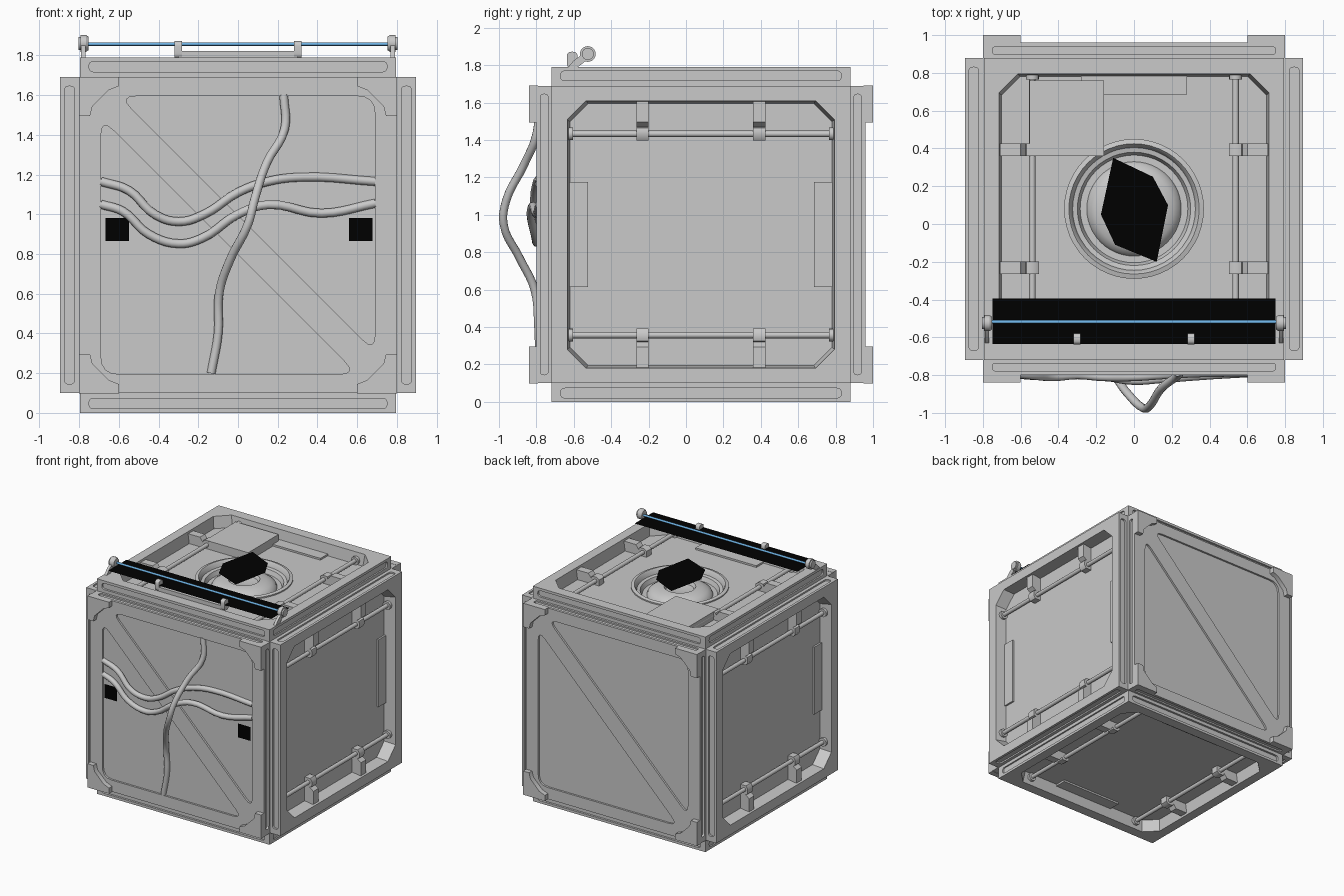
import bpy, bmesh, math
from mathutils import Matrix, Vector

if "Cube" in bpy.data.objects:
    bpy.data.objects.remove(bpy.data.objects["Cube"])

T = Matrix.Translation
def R(deg, axis): return Matrix.Rotation(math.radians(deg), 4, axis)
I = Matrix.Identity(4)
C = T((0, 0.08, 0.895))          # centre of the crate

def material(name, rgb):
    m = bpy.data.materials.new(name)
    m.diffuse_color = (*rgb, 1)
    m.use_nodes = True
    m.node_tree.nodes["Principled BSDF"].inputs["Base Color"].default_value = m.diffuse_color
    return m
GREY = material("grey metal", (0.585, 0.585, 0.585))
BLACK = material("black", (0.0, 0.0, 0.0))
BLUE = material("blue glow", (0.16, 0.46, 0.80))

def prism(bm, pts, x0, x1, m=I, shrink=1.0):
    """Extrude a (y, z) outline along x; shrink scales the x0 end."""
    lo = [bm.verts.new(m @ Vector((x0, a * shrink, b * shrink))) for a, b in pts]
    hi = [bm.verts.new(m @ Vector((x1, a, b))) for a, b in pts]
    faces = [bm.faces.new(lo), bm.faces.new(hi)]
    for i in range(len(pts)):
        j = (i + 1) % len(pts)
        faces.append(bm.faces.new((lo[i], lo[j], hi[j], hi[i])))
    bmesh.ops.recalc_face_normals(bm, faces=faces)

def rect(a0, a1, b0, b1): return [(a0, b0), (a1, b0), (a1, b1), (a0, b1)]
def ngon(r, n): return [(r * math.cos(2 * math.pi * i / n), r * math.sin(2 * math.pi * i / n)) for i in range(n)]

def rounded(pts, r, seg=4):
    out = []
    for i, p in enumerate(pts):
        p, a, b = Vector(p), Vector(pts[i - 1]), Vector(pts[(i + 1) % len(pts)])
        s, e = p + (a - p).normalized() * r, p + (b - p).normalized() * r
        for k in range(seg + 1):
            t = k / seg
            out.append(tuple(s * (1 - t) ** 2 + p * 2 * t * (1 - t) + e * t * t))
    return out

def smooth(me):
    me.shade_smooth()
    me.set_sharp_from_angle(angle=math.radians(40))

def make(name, bm, mat=GREY, m=I):
    me = bpy.data.meshes.new(name)
    bm.to_mesh(me)
    bm.free()
    me.materials.append(mat)
    smooth(me)
    ob = bpy.data.objects.new(name, me)
    bpy.context.scene.collection.objects.link(ob)
    ob.matrix_world = m
    return ob

def cut(ob, cutter_bms):
    cutters = []
    for bm in cutter_bms:
        c = make("cutter", bm, GREY, ob.matrix_world)
        c.hide_render = True
        mod = ob.modifiers.new("cut", 'BOOLEAN')
        mod.object, mod.operation, mod.solver = c, 'DIFFERENCE', 'EXACT'
        cutters.append(c)
    bpy.context.view_layer.update()
    me = bpy.data.meshes.new_from_object(ob.evaluated_get(bpy.context.evaluated_depsgraph_get()))
    ob.modifiers.clear()
    ob.data = me
    smooth(me)
    for c in cutters:
        bpy.data.objects.remove(c)

def edge_slots(nc, h):
    """Long rounded grooves around the four edges of a panel."""
    bm = bmesh.new()
    slot = rounded(rect(-h, h, -0.75, 0.75), h * 0.9)
    for k in range(4):
        prism(bm, slot, 0.783, 0.85, R(90 * k, 'X') @ T((nc, 0, 0)) @ R(90, 'Z'))
    return bm

# --- recessed panels: right, top, left, bottom (each built facing +x) ---
S, K, FLOOR = 0.715, 0.10, 0.80
OCT = [(S, S - K), (S - K, S), (K - S, S), (-S, S - K), (-S, K - S), (K - S, -S), (S - K, -S), (S, K - S)]
CLIP = [(0.79, 0.71), (0.88, 0.71), (0.88, 0.602), (0.845, 0.575), (0.862, 0.570),
        (0.866, 0.555), (0.866, 0.525), (0.850, 0.502), (0.79, 0.502)]
for k, side in enumerate(("right", "top", "left", "bottom")):
    M = C @ R(-90 * k, 'Y')
    bm = bmesh.new()
    prism(bm, rect(-0.8, 0.8, -0.795, 0.795), 0.76, 0.895)
    panel = make(side + "_panel", bm, GREY, M)
    pocket = bmesh.new()
    prism(pocket, OCT, FLOOR, 0.90, shrink=0.98)
    cuts = [edge_slots(0.848, 0.026), pocket]
    if side == "top":
        hole = bmesh.new()
        prism(hole, ngon(0.335, 48), 0.5, 0.85)
        cuts.append(hole)
    cut(panel, cuts)
    # rods with end collars
    bm = bmesh.new()
    for s in (-1, 1):
        A = T((0.832, 0, 0.538 * s)) @ R(90, 'Z')
        prism(bm, ngon(0.017, 12), -0.705, 0.705, A)
        for e in (-1, 1):
            prism(bm, ngon(0.034, 16), 0.685 * e, 0.708 * e, A)
    make(side + "_rods", bm, GREY, M)
    # rod clips
    bm = bmesh.new()
    for s in (-1, 1):
        for y in (-0.3125, 0.3125):
            prism(bm, [(n, b * s) for n, b in CLIP], -0.033, 0.033, T((0, y, 0)) @ R(-90, 'Z'))
    make(side + "_clips", bm, GREY, M)
    # end plates on the pocket floor
    bm = bmesh.new()
    for s in (-1, 1):
        prism(bm, rect(0.605 * s, 0.71 * s, -0.28, 0.28), FLOOR - 0.01, FLOOR + 0.015)
    make(side + "_end_plates", bm, GREY, M)

# --- flat front and back panels with two triangular recesses ---
TRI = [(-0.60, 0.70), (0.69, 0.70), (0.69, -0.59)]
LUG = [(0.8, 0.797), (0.6, 0.797), (0.6, 0.75), (0.652, 0.729), (0.733, 0.648), (0.745, 0.60), (0.8, 0.60)]
for side, ang in (("front", -90), ("back", 90)):
    M = C @ R(ang, 'Z')
    bm = bmesh.new()
    prism(bm, rect(-0.8, 0.8, -0.795, 0.795), 0.76, 0.88)
    panel = make(side + "_panel", bm, GREY, M)
    recess = bmesh.new()
    for s in (1, -1):
        prism(recess, rounded([(a * s, b * s) for a, b in TRI], 0.09), 0.864, 0.95)
    cut(panel, [edge_slots(0.838, 0.020), recess])
    bm = bmesh.new()
    for sa in (-1, 1):
        for sb in (-1, 1):
            prism(bm, [(a * sa, b * sb) for a, b in LUG], 0.87, 0.92)
    make(side + "_corner_guards", bm, GREY, M)

# --- lens housing in the top ---
PROFILE = [(0.37, 1.685), (0.37, 1.705), (0.345, 1.712), (0.335, 1.70), (0.325, 1.67), (0.30, 1.665),
           (0.285, 1.63), (0.25, 1.63), (0.24, 1.655), (0.21, 1.675), (0.17, 1.69), (0.12, 1.695),
           (0.105, 1.67), (0.05, 1.66), (0.0, 1.658)]
bm = bmesh.new()
vs = [bm.verts.new((r, 0.08, z)) for r, z in PROFILE]
es = [bm.edges.new(p) for p in zip(vs, vs[1:])]
bmesh.ops.spin(bm, geom=vs + es, cent=(0, 0.08, 0), axis=(0, 0, 1), angle=2 * math.pi, steps=48)
bmesh.ops.remove_doubles(bm, verts=bm.verts[:], dist=0.0005)
bmesh.ops.recalc_face_normals(bm, faces=bm.faces[:])
if sum(f.normal.z for f in bm.faces) < 0:
    bmesh.ops.reverse_faces(bm, faces=bm.faces[:])
make("lens_housing", bm)

# --- control box on the top, covering one rod end ---
bm = bmesh.new()
prism(bm, rect(0.36, 0.76, 1.68, 1.764), -0.553, -0.158)
make("control_box", bm)

# --- single-sheet black cards ---
def card(name, *outlines):
    bm = bmesh.new()
    for pts in outlines:
        bm.faces.new([bm.verts.new(p) for p in pts])
    make(name, bm, BLACK)

LENS = [(-0.175, 0.05), (-0.10, -0.11), (0.12, -0.20), (0.18, 0.10), (0.10, 0.25), (-0.11, 0.35)]
card("lens_card", [(x, y, 1.788) for x, y in LENS])
card("light_card", [(x, y, 1.836) for x, y in rect(-0.75, 0.75, -0.635, -0.395)])
card("front_cards", *[[(a, -0.803, b) for a, b in rect(x - 0.058, x + 0.058, 0.865, 0.98)] for x in (-0.608, 0.618)])

# --- light bar with end knobs, stems and support rail ---
bm = bmesh.new()
prism(bm, ngon(0.009, 12), -0.76, 0.76, T((0, -0.518, 1.857)))
make("light_tube", bm, BLUE)
bm = bmesh.new()
for s in (-1, 1):
    K0 = T((0, -0.525, 1.86))
    prism(bm, ngon(0.042, 24), 0.765 * s, 0.792 * s, K0)
    prism(bm, ngon(0.042, 24), 0.752 * s, 0.765 * s, K0, 0.8)
    prism(bm, ngon(0.032, 24), 0.792 * s, 0.804 * s, K0)
    prism(bm, [(-0.635, 1.785), (-0.585, 1.785), (-0.52, 1.835), (-0.545, 1.865), (-0.60, 1.825)],
          0.768 * s, 0.79 * s)
make("light_knobs", bm)
bm = bmesh.new()
prism(bm, rect(-0.632, -0.588, 1.785, 1.822), -0.30, 0.30)
for s in (-1, 1):
    prism(bm, rounded(rect(-0.637, -0.58, 1.785, 1.872), 0.025), 0.283 * s, 0.32 * s)
make("support_rail", bm)

# --- loose cables across the front ---
def cable(name, pts):
    cu = bpy.data.curves.new(name, 'CURVE')
    cu.dimensions, cu.bevel_depth, cu.bevel_resolution, cu.resolution_u = '3D', 0.022, 4, 5
    cu.use_fill_caps = True
    sp = cu.splines.new('BEZIER')
    sp.bezier_points.add(len(pts) - 1)
    for bp, (x, y, z) in zip(sp.bezier_points, pts):
        bp.co = (x, y, z)
        bp.handle_left_type = bp.handle_right_type = 'AUTO'
    tmp = bpy.data.objects.new(name, cu)
    bpy.context.scene.collection.objects.link(tmp)
    bpy.context.view_layer.update()
    me = bpy.data.meshes.new_from_object(tmp.evaluated_get(bpy.context.evaluated_depsgraph_get()))
    bpy.data.objects.remove(tmp)
    bm = bmesh.new()
    bm.from_mesh(me)
    make(name, bm)

cable("upper_cable", [(-0.69, -0.785, 1.165), (-0.55, -0.80, 1.12), (-0.42, -0.81, 1.0), (-0.30, -0.80, 0.963),
      (-0.17, -0.81, 1.0), (0, -0.81, 1.11), (0.15, -0.80, 1.165), (0.33, -0.79, 1.187), (0.69, -0.785, 1.165)])
cable("lower_cable", [(-0.69, -0.785, 1.05), (-0.58, -0.80, 1.015), (-0.45, -0.805, 0.90), (-0.30, -0.80, 0.852),
      (-0.18, -0.805, 0.88), (0, -0.83, 1.0), (0.15, -0.82, 1.048), (0.42, -0.80, 1.005), (0.69, -0.785, 1.055)])
cable("hanging_cable", [(0.23, -0.785, 1.60), (0.235, -0.80, 1.43), (0.145, -0.87, 1.26), (0.085, -0.96, 1.08),
      (0.05, -0.975, 0.95), (-0.04, -0.89, 0.77), (-0.095, -0.81, 0.60), (-0.10, -0.79, 0.40), (-0.135, -0.785, 0.20)])
